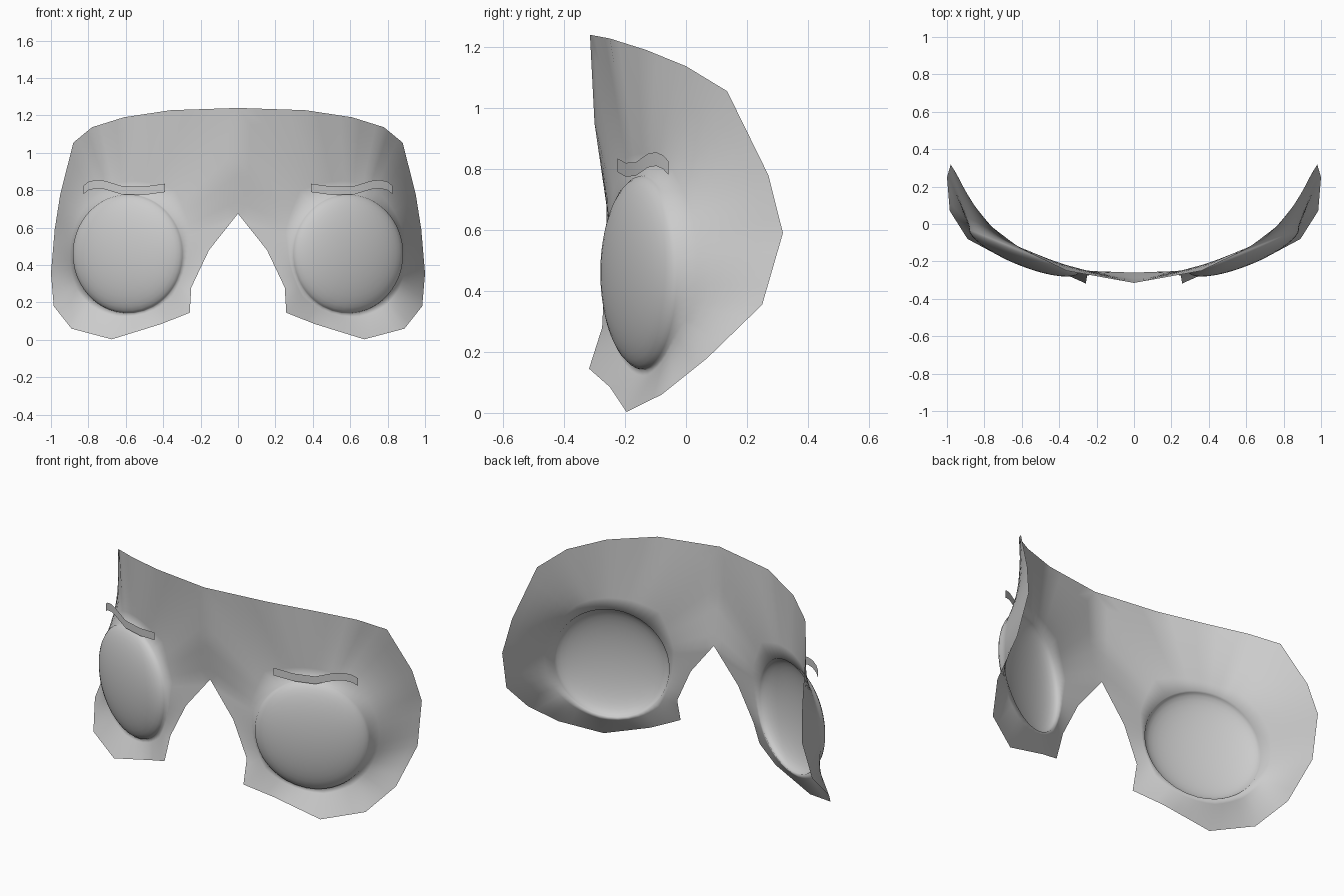
import bpy
from math import atan2, cos, sin, sqrt, tan, radians
from mathutils import Vector

if "Cube" in bpy.data.objects:
    bpy.data.objects.remove(bpy.data.objects["Cube"])

EYE = Vector((0.585, -0.135, 0.46))   # centre of the right eye bulge
R, DEPTH, TILT = 0.32, 0.09, radians(22)
NORMAL = Vector((sin(TILT), -cos(TILT), 0))
SIDE = Vector((cos(TILT), sin(TILT), 0))
UP = Vector((0, 0, 1))


def mirrored_object(name, verts, faces):
    mesh = bpy.data.meshes.new(name)
    mesh.from_pydata(verts, [], faces)
    ob = bpy.data.objects.new(name, mesh)
    bpy.context.collection.objects.link(ob)
    mesh.shade_smooth()
    mod = ob.modifiers.new("Mirror", 'MIRROR')
    mod.merge_threshold = 0.0005
    return ob


# Edge of one half of the mask, including the centre line
outline = [Vector(p) for p in (
    (0, -0.315, 1.24), (0.36, -0.25, 1.228), (0.61, -0.13, 1.19),
    (0.78, 0.0, 1.137), (0.88, 0.135, 1.055), (0.95, 0.27, 0.78),
    (0.98, 0.318, 0.59), (1.0, 0.25, 0.355), (0.985, 0.07, 0.18),
    (0.89, -0.08, 0.06), (0.675, -0.195, 0.003), (0.41, -0.25, 0.085),
    (0.258, -0.318, 0.145), (0.25, -0.275, 0.28), (0.155, -0.265, 0.48),
    (0, -0.26, 0.675), (0, -0.30, 0.95))]
SUB = 4
edge = []
for a, b in zip(outline, outline[1:] + outline[:1]):
    edge += [a.lerp(b, i / SUB) for i in range(SUB)]

# Rings from the edge in to the eye rim, then over the domed eye
angles = [atan2(p.z - EYE.z, (p.x - EYE.x) / cos(TILT)) for p in edge]


def dome(angle, rho):
    flat = SIDE * cos(angle) + UP * sin(angle)
    return EYE + flat * R * rho + NORMAL * DEPTH * sqrt(max(0, 1 - rho * rho))


rings = [[p.lerp(dome(a, 1), k / 6) for p, a in zip(edge, angles)] for k in range(7)]
rings += [[dome(a, cos(radians(9 * k))) for a in angles] for k in range(1, 10)]
verts = [p for ring in rings for p in ring] + [EYE + NORMAL * DEPTH]
n = len(edge)
faces = []
for r in range(len(rings) - 1):
    for i in range(n):
        j = (i + 1) % n
        faces.append((r * n + i, r * n + j, (r + 1) * n + j, (r + 1) * n + i))
last = (len(rings) - 1) * n
faces += [(last + i, last + (i + 1) % n, len(verts) - 1) for i in range(n)]
mirrored_object("mask_shell", verts, faces)

# Floating eyebrow ribbons
brow = [(0.39, -0.225, 0.835), (0.50, -0.198, 0.82), (0.62, -0.165, 0.822),
        (0.71, -0.125, 0.85), (0.76, -0.098, 0.855), (0.80, -0.075, 0.845),
        (0.825, -0.057, 0.825)]
verts = [(x, y, z - d) for x, y, z in brow for d in (0, 0.045)]
faces = [(2 * i, 2 * i + 1, 2 * i + 3, 2 * i + 2) for i in range(len(brow) - 1)]
mirrored_object("eyebrows", verts, faces)
